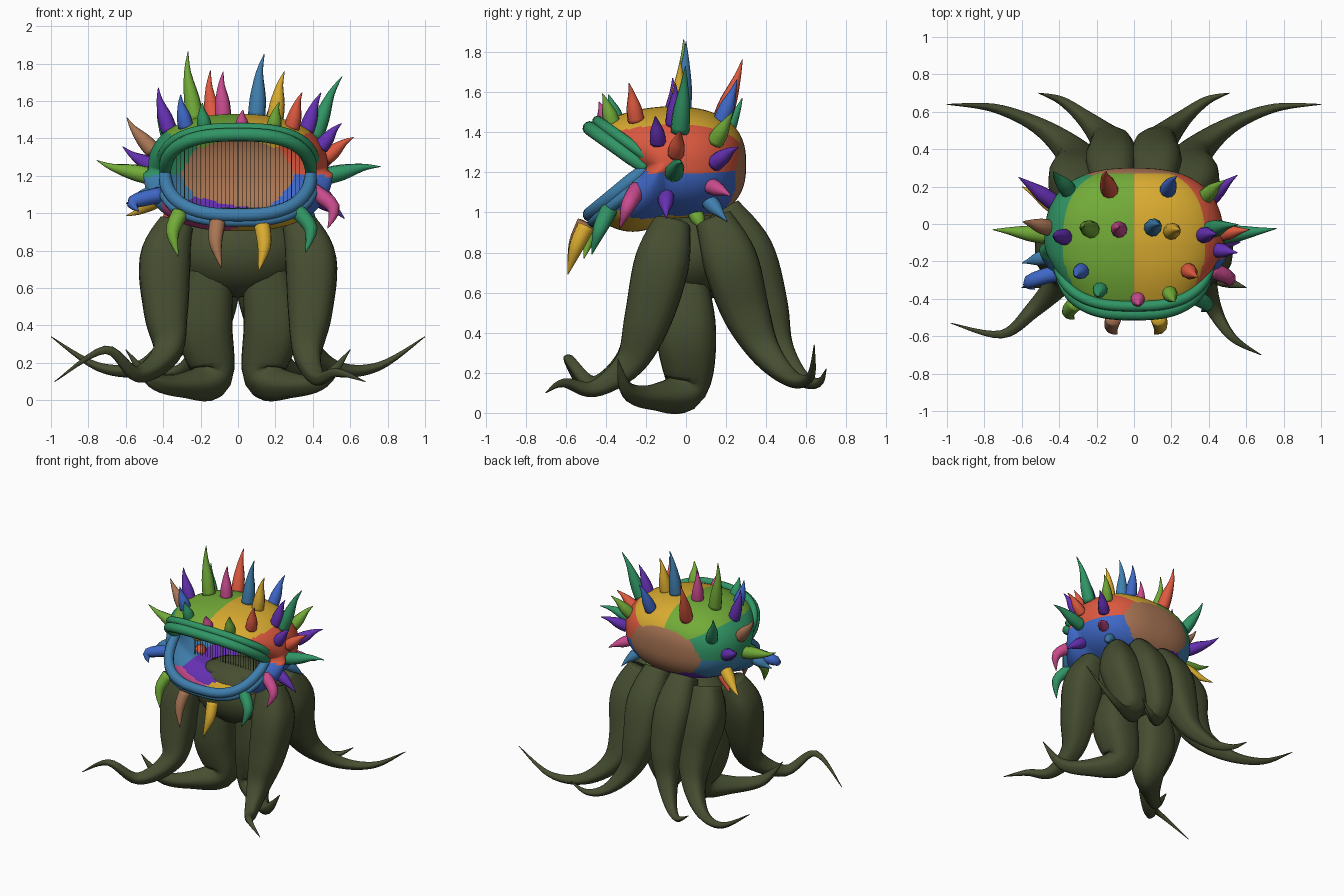
import bpy, bmesh, math
from mathutils import Vector
from mathutils.bvhtree import BVHTree

cube = bpy.data.objects.get("Cube")
if cube:
    bpy.data.objects.remove(cube)

COLOURS = dict(olive=(.06, .075, .03), lime=(.17, .41, .04), yellow=(.7, .41, .03),
               coral=(.72, .1, .05), blue=(.05, .14, .58), steel=(.05, .21, .42),
               teal=(.03, .3, .13), purple=(.13, .03, .45), pink=(.58, .07, .27),
               tan=(.4, .18, .09))
MATS = {}
for name, rgb in COLOURS.items():
    m = bpy.data.materials.new(name)
    m.use_nodes = True
    m.diffuse_color = (*rgb, 1)
    bsdf = m.node_tree.nodes["Principled BSDF"]
    bsdf.inputs["Base Color"].default_value = (*rgb, 1)
    bsdf.inputs["Roughness"].default_value = .8
    MATS[name] = m


def finish(bm, name, colours, smooth=True):
    me = bpy.data.meshes.new(name)
    bm.to_mesh(me)
    bm.free()
    for c in colours:
        me.materials.append(MATS[c])
    for p in me.polygons:
        p.use_smooth = smooth
    ob = bpy.data.objects.new(name, me)
    bpy.context.scene.collection.objects.link(ob)


def spline(values, steps):
    """Catmull-Rom through values (vectors or floats)."""
    v = [values[0], *values, values[-1]]
    out = []
    for a, b, c, d in zip(v, v[1:], v[2:], v[3:]):
        for k in range(steps):
            t = k / steps
            out.append(b + (c - a) * (t / 2) + (a * 2 - b * 5 + c * 4 - d) * (t * t / 2)
                       + (b * 3 - a - c * 3 + d) * (t ** 3 / 2))
    return out + [values[-1]]


def tube(name, colour, path, radii, sides=12, steps=4, ridge=0):
    """Tapered tube swept along a smooth path."""
    pts = spline([Vector(p) for p in path], steps)
    rad = spline(radii, steps)
    bm = bmesh.new()
    rings, old, side = [], None, None
    for i, (p, r) in enumerate(zip(pts, rad)):
        tangent = (pts[min(i + 1, len(pts) - 1)] - pts[max(i - 1, 0)]).normalized()
        side = old.rotation_difference(tangent) @ side if old else tangent.orthogonal().normalized()
        old, other = tangent, tangent.cross(side)
        ring = []
        for k in range(sides):
            a = math.tau * k / sides
            rr = max(r, .002) * (1 + ridge * math.cos(4 * a))
            ring.append(bm.verts.new(p + (side * math.cos(a) + other * math.sin(a)) * rr))
        rings.append(ring)
    for r0, r1 in zip(rings, rings[1:]):
        for k in range(sides):
            j = (k + 1) % sides
            bm.faces.new((r0[k], r0[j], r1[j], r1[k]))
    bm.faces.new(rings[0][::-1])
    bm.faces.new(rings[-1])
    finish(bm, name, [colour])


# Head shell: rounded back half lofted forward to a slanted mouth rim
CENTRE, SIZE = Vector((0, -.1, 1.24)), Vector((.48, .4, .29))


def power(v, e):
    return math.copysign(abs(v) ** e, v)


def rim(a):
    c, s = power(math.cos(a), .75), power(math.sin(a), .85)
    return Vector((.39 * c, -.2 - .28 * abs(s), 1.22 + (.2 if s > 0 else .23) * s))


def shell(a, t):
    c, s = power(math.cos(a), .85), power(math.sin(a), .85)
    if t <= 1:
        w = t * math.pi / 2
        r = math.sin(w) ** .78
        return CENTRE + Vector((SIZE.x * c * r, SIZE.y * math.cos(w) ** .78, SIZE.z * s * r))
    u = t - 1
    p = shell(a, 1).lerp(rim(a), u)
    out = Vector((c, 0, s)) * math.sin(math.pi * u)
    return p + out * (.065 if s < 0 else .025)


SEEDS = [("lime", (-.42, 0, .91)), ("yellow", (.42, 0, .91)), ("coral", (.97, 0, .26)),
         ("teal", (-.97, 0, .26)), ("blue", (.86, 0, -.5)), ("steel", (-.86, 0, -.5)),
         ("pink", (-.35, -.55, -.75)), ("yellow", (.18, -.2, -.96)),
         ("purple", (-.3, .05, -.95)), ("tan", (0, .97, -.24))]
bm = bmesh.new()
AROUND, ALONG = 160, 64
grid = [[bm.verts.new(shell(math.tau * k / AROUND, 2 * max(i, .05) / ALONG))
         for k in range(AROUND)] for i in range(ALONG + 1)]
for g0, g1 in zip(grid, grid[1:]):
    for k in range(AROUND):
        j = (k + 1) % AROUND
        f = bm.faces.new((g0[k], g1[k], g1[j], g0[j]))
        d = f.calc_center_median() - CENTRE
        d = Vector((d.x / SIZE.x, d.y / SIZE.y, d.z / SIZE.z)).normalized()
        score = [d.dot(Vector(v)) - (.25 if n == "tan" else 0) for n, v in SEEDS]
        f.material_index = score.index(max(score))
cap = bm.faces.new(grid[0])
cap.material_index = len(SEEDS) - 1
bmesh.ops.recalc_face_normals(bm, faces=bm.faces[:])
SURFACE = BVHTree.FromBMesh(bm)
finish(bm, "head_shell", [n for n, v in SEEDS])

# Lips: a thick roll with a thinner roll outside it
for name, colour, sign, back in (("upper_lip", "teal", 1, .04), ("lower_lip", "steel", -1, .015)):
    arc = [rim(sign * math.pi * k / 16) for k in range(17)]
    tube(name, colour, arc, [.03] + [.036] * 15 + [.03])
    tube(name + "_fold", colour, [p + Vector((p.x * .05, back, sign * .035)) for p in arc],
         [.028] * 17)


# Spikes: straight cones with a bent thin tip, rooted on the shell
def grow(name, colour, start, aim, length, lift):
    base = SURFACE.ray_cast(Vector(start), Vector(aim))[0]
    d = base - CENTRE
    n = Vector((d.x / SIZE.x ** 2, d.y / SIZE.y ** 2, d.z / SIZE.z ** 2)).normalized()
    axis = (n + Vector((0, 0, lift))).normalized() * length
    bend = axis.cross(Vector((.3, 1, .2))).normalized() * length * .06
    radius = .034 + .045 * min(length, .3)
    tube(name, colour, [base - axis.normalized() * .012, base + axis * .3, base + axis * .7,
                        base + axis - bend],
         [radius, radius * .9, radius * .4, .002], 10, 3)


# Crown spikes: colour, x, y, length
CROWN = [("lime", -.23, -.03, .36), ("coral", -.13, .18, .31), ("pink", -.08, -.03, .23),
         ("steel", .1, -.02, .33), ("yellow", .2, -.04, .25), ("blue", .18, .18, .22),
         ("blue", -.28, -.25, .17), ("coral", .29, -.25, .19), ("lime", .19, -.37, .15),
         ("pink", .02, -.4, .1), ("teal", -.18, -.35, .13), ("purple", -.37, -.07, .23),
         ("purple", .37, -.06, .21), ("teal", .41, -.03, .35), ("teal", -.35, .18, .24)]
for i, (c, x, y, length) in enumerate(CROWN):
    grow(f"crown_spike_{i}", c, (x, y, 3), (0, 0, -1), length, .9 if y < .1 else .6)

# Side spikes: colour, side, y, z, length
FLANK = [("lime", -1, -.06, 1.2, .29), ("tan", -1, -.02, 1.34, .22), ("purple", -1, .12, 1.24, .25),
         ("yellow", -1, .08, 1.09, .25), ("coral", -1, .02, 1.02, .14),
         ("steel", -1, -.18, 1.1, .13), ("coral", 1, -.05, 1.3, .18), ("teal", 1, -.06, 1.2, .29),
         ("purple", 1, -.1, 1.08, .18), ("lime", 1, .15, 1.36, .19), ("purple", 1, .15, 1.25, .19),
         ("pink", 1, .13, 1.13, .15), ("steel", 1, .12, 1.05, .15), ("lime", 1, .05, .99, .1),
         ("purple", 1, -.14, 1.36, .16)]
for i, (c, s, y, z, length) in enumerate(FLANK):
    grow(f"side_spike_{i}", c, (s * 3, y, z), (-s, 0, 0), length, .45 if z > 1.15 else .25)

# Hanging fangs along the lower lip
for c, x, y, z, dx, drop in (("lime", -.31, -.42, 1, -.01, .23), ("tan", -.11, -.5, .95, .02, .24),
                             ("yellow", .13, -.5, .93, -.02, .24), ("teal", .31, -.38, 1.02, .05, .23),
                             ("pink", .4, -.24, 1.12, .08, .2), ("blue", -.41, -.26, 1.1, -.12, .09)):
    bulge = Vector((dx + .03 * (1 if x > 0 else -1), -.05, -drop * .45))
    p = Vector((x, y, z))
    tube(c + "_fang", c, [p, p + bulge, p + Vector((dx, -.09, -drop))], [.044, .036, .002], 10, 4)

# Throat, where the tentacle body shows inside the mouth
bm = bmesh.new()
bmesh.ops.create_uvsphere(bm, u_segments=32, v_segments=16, radius=1)
for v in bm.verts:
    v.co = Vector((v.co.x * .36, v.co.y * .25 + .03, v.co.z * .24 + .79))
finish(bm, "tentacle_body", ["olive"])

# Fine strands hanging across the throat
bm = bmesh.new()
for k in range(-15, 16):
    x = k * .022
    for v in bmesh.ops.create_cube(bm, size=1)["verts"]:
        v.co = Vector((x + v.co.x * .003, v.co.y * .003 - .06, 1.2 + v.co.z * .36))
finish(bm, "throat_strands", ["olive"], False)

# Tentacles: mirrored pairs, front pair ending differently on each side
THICK = [.1, .145, .125, .08, .042, .022, .002]
TENTACLES = {
    "middle": ([(.13, -.03, .98), (.15, -.02, .7), (.18, 0, .4), (.14, 0, .13),
                (.29, -.15, .08), (.46, -.29, .11), (.6, -.34, .27)],
               [.1, .13, .16, .115, .065, .04, .002]),
    "rear_inner": ([(.11, .18, 1.01), (.12, .3, .8), (.12, .39, .54), (.16, .46, .33),
                    (.27, .57, .18), (.39, .66, .15), (.51, .7, .22)], THICK),
    "rear_outer": ([(.28, .14, .96), (.32, .22, .76), (.3, .3, .5), (.35, .4, .3),
                    (.52, .53, .17), (.75, .62, .18), (1, .64, .34)], THICK)}
for name, (path, radii) in TENTACLES.items():
    for label, s in (("left", 1), ("right", -1)):
        tube(f"{name}_tentacle_{label}", "olive", [(s * x, y, z) for x, y, z in path],
             radii, 20, 6, .06)
FRONT = [(.33, -.07, .94), (.39, -.12, .75), (.385, -.19, .47)]
ENDS = {1: [(.37, -.28, .25), (.43, -.46, .12), (.53, -.61, .15), (.68, -.7, .1)],
        -1: [(.38, -.28, .26), (.54, -.46, .14), (.71, -.59, .27), (.98, -.53, .1)]}
for s, end in ENDS.items():
    tube("front_tentacle_" + ("left" if s > 0 else "right"), "olive",
         [(s * x, y, z) for x, y, z in FRONT + end], THICK, 20, 6, .06)
